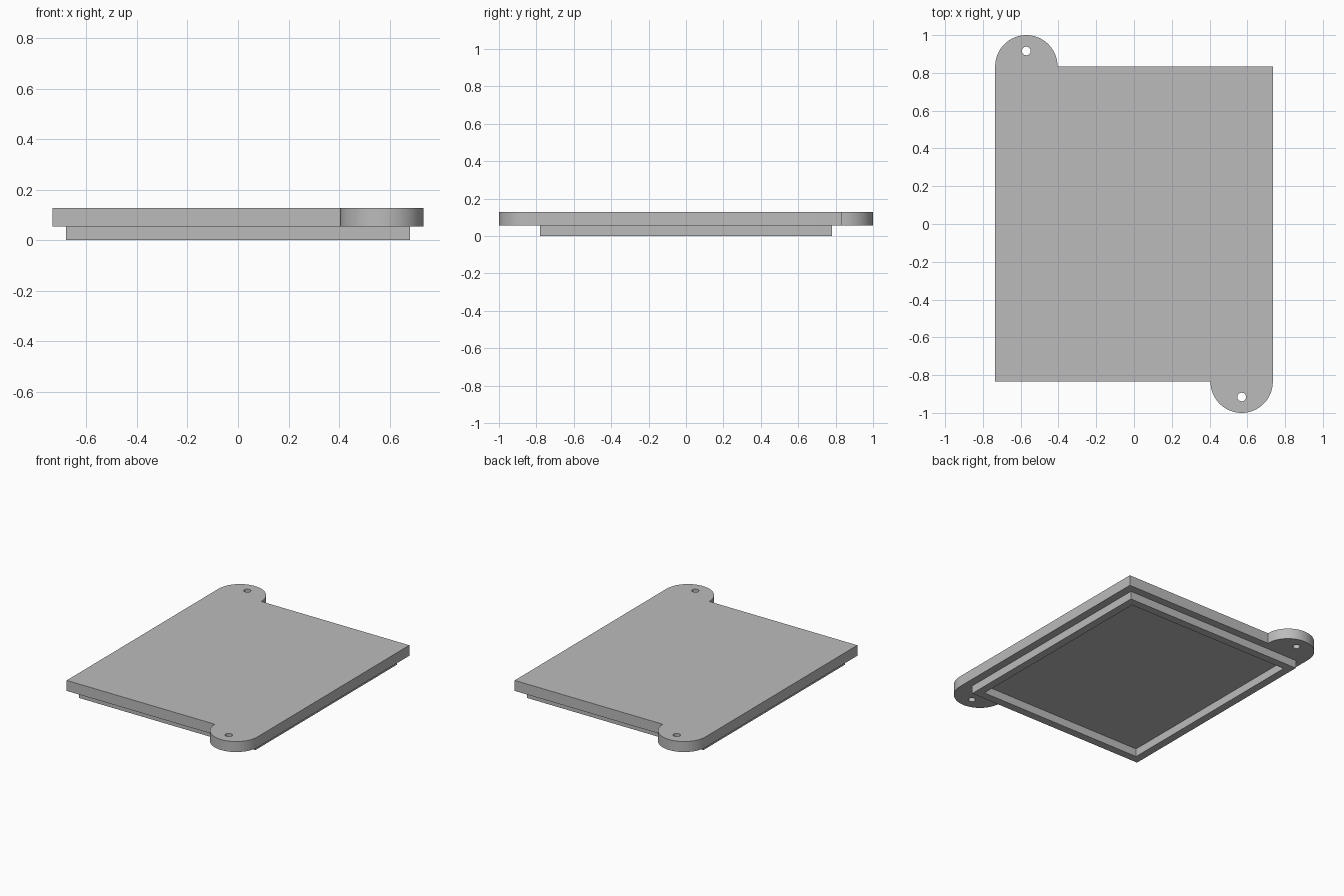
import bpy, bmesh
from math import cos, sin, pi, radians

if "Cube" in bpy.data.objects:
    bpy.data.objects.remove(bpy.data.objects["Cube"], do_unlink=True)

# Main dimensions
HALF_X, HALF_Y = 0.735, 0.835
STEP = 0.055                 # rim inset, wall thickness and rim height
TOP = 0.128
EAR_R = 0.165
EAR_X = HALF_X - EAR_R
HOLE_Y, HOLE_R = HALF_Y + 0.081, 0.023

grey = bpy.data.materials.new("plain grey")
grey.use_nodes = True
colour = (0.5, 0.5, 0.5, 1)
grey.diffuse_color = colour
grey.node_tree.nodes["Principled BSDF"].inputs["Base Color"].default_value = colour


def arc(cx, cy, r, start, end, steps):
    return [(cx + r * cos(start + (end - start) * i / steps),
             cy + r * sin(start + (end - start) * i / steps)) for i in range(steps + 1)]


def rectangle(hx, hy):
    return [(-hx, -hy), (hx, -hy), (hx, hy), (-hx, hy)]


def turned(points):
    return [(-x, -y) for x, y in points]


def slab(name, loops, z0, z1):
    """Extrude an outline, with any further loops as holes."""
    bm = bmesh.new()
    edges = []
    for loop in loops:
        verts = [bm.verts.new((x, y, z0)) for x, y in loop]
        edges += [bm.edges.new((a, b)) for a, b in zip(verts, verts[1:] + verts[:1])]
    bmesh.ops.triangle_fill(bm, edges=edges, use_beauty=True, use_dissolve=False)
    result = bmesh.ops.extrude_face_region(bm, geom=bm.faces[:], use_keep_orig=True)
    top = [g for g in result["geom"] if isinstance(g, bmesh.types.BMVert)]
    bmesh.ops.translate(bm, verts=top, vec=(0, 0, z1 - z0))
    bmesh.ops.recalc_face_normals(bm, faces=bm.faces[:])
    mesh = bpy.data.meshes.new(name)
    bm.to_mesh(mesh)
    bm.free()
    mesh.materials.append(grey)
    obj = bpy.data.objects.new(name, mesh)
    bpy.context.collection.objects.link(obj)
    bpy.ops.object.select_all(action="DESELECT")
    obj.select_set(True)
    bpy.context.view_layer.objects.active = obj
    bpy.ops.object.shade_smooth_by_angle(angle=radians(30))
    return obj


# Cover plate: half the outline holds one rounded ear, the other half is it turned round
half_outline = [(-HALF_X, -HALF_Y)] + arc(EAR_X, -HALF_Y, EAR_R, pi, 2 * pi, 32)
hole = arc(EAR_X, -HOLE_Y, HOLE_R, 0, 2 * pi, 24)[:-1]
slab("cover_plate", [half_outline + turned(half_outline), hole, turned(hole)], STEP, TOP)

# Locating rim under the plate, let slightly into it
slab("locating_rim", [rectangle(HALF_X - STEP, HALF_Y - STEP),
                      rectangle(HALF_X - 2 * STEP, HALF_Y - 2 * STEP)], 0, STEP + 0.01)
